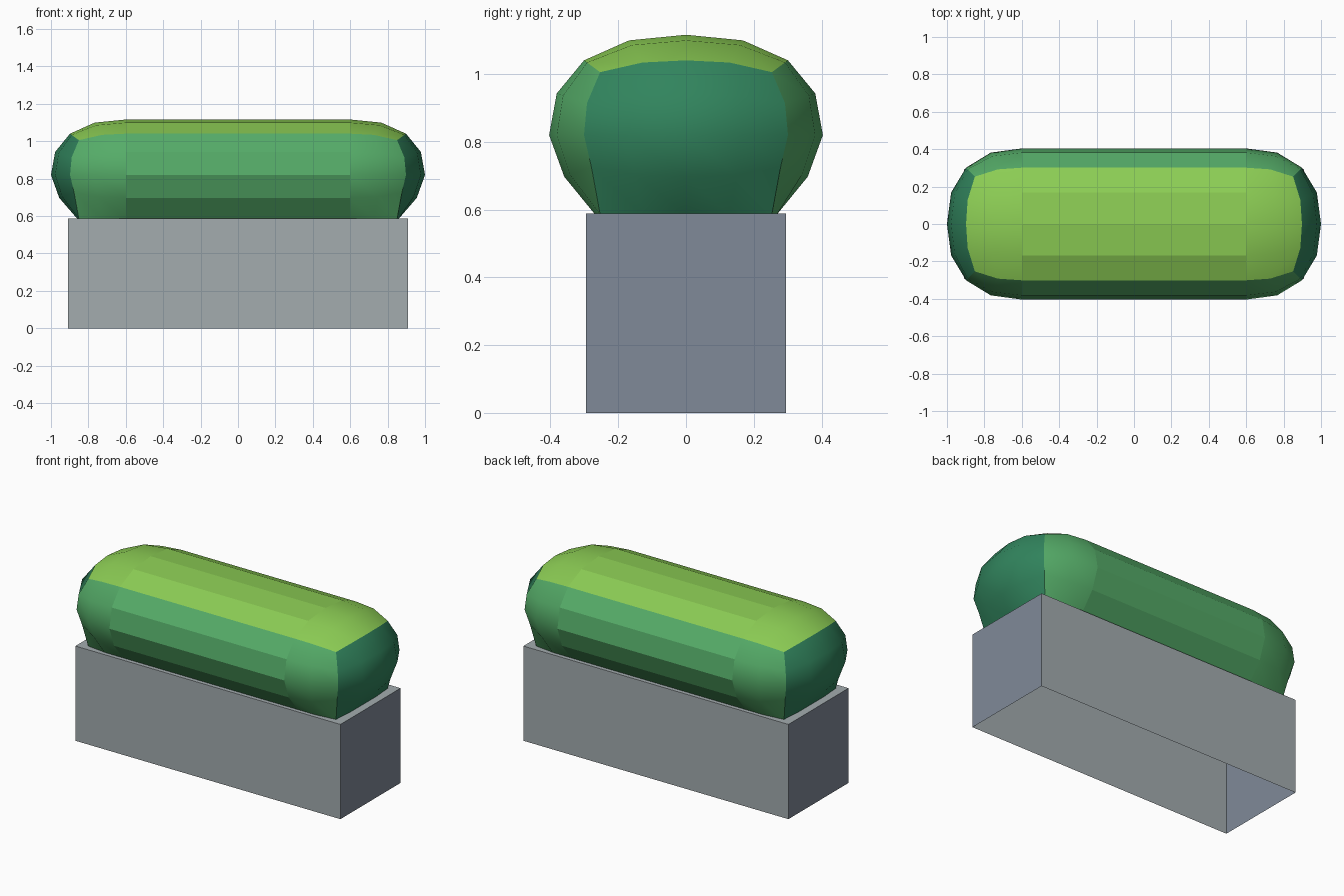
import bpy, bmesh

if "Cube" in bpy.data.objects:
    bpy.data.objects.remove(bpy.data.objects["Cube"])


def material(name, rgb):
    """Flat colour given as 0-255 sRGB, stored as linear."""
    lin = [((c / 255 + 0.055) / 1.055) ** 2.4 for c in rgb]
    m = bpy.data.materials.new(name)
    m.diffuse_color = (*lin, 1)
    m.use_nodes = True
    m.node_tree.nodes["Principled BSDF"].inputs["Base Color"].default_value = m.diffuse_color
    return m


def finish(name, bm, mats):
    me = bpy.data.meshes.new(name)
    bm.to_mesh(me)
    bm.free()
    for m in mats:
        me.materials.append(m)
    ob = bpy.data.objects.new(name, me)
    bpy.context.collection.objects.link(ob)
    return ob


lime = material("lime_leaf", (140, 205, 84))
green = material("mid_green_leaf", (85, 172, 104))
dark = material("dark_green_leaf", (49, 132, 93))
stone = material("light_grey_stone", (163, 172, 175))
slate = material("blue_grey_stone", (128, 138, 152))

# Planter box: open underneath, ends in a bluer grey
bm = bmesh.new()
bmesh.ops.create_cube(bm, size=1)
for v in bm.verts:
    v.co = (v.co.x * 1.82, v.co.y * 0.59, (v.co.z + 0.5) * 0.588)
bm.normal_update()
bmesh.ops.delete(bm, geom=[f for f in bm.faces if f.normal.z < -0.5], context='FACES_ONLY')
for f in bm.faces:
    f.material_index = 1 if abs(f.normal.x) > 0.5 else 0
finish("planter_box", bm, [stone, slate])

# Hedge: rounded cube, stretched along x between two rings, flat underneath
bm = bmesh.new()
bmesh.ops.create_cube(bm, size=2)
bmesh.ops.subdivide_edges(bm, edges=bm.edges[:], cuts=3, use_grid_fill=True)
bmesh.ops.bisect_plane(bm, geom=bm.verts[:] + bm.edges[:] + bm.faces[:],
                       plane_co=(0.1, 0, 0), plane_no=(1, 0, 0))
bm.normal_update()
for f in bm.faces:
    n = f.normal
    f.material_index = 0 if abs(n.z) > 0.5 else 1 if abs(n.y) > 0.5 else 2
    f.smooth = any(abs(v.co.x) > 0.2 for v in f.verts)
K = 2.355
for v in bm.verts:
    side = 1 if v.co.x > 0.05 else -1
    bottom = v.co.z < -0.99
    p = [0 if abs(c) < 0.2 else 0.44 * (1 if c > 0 else -1) if abs(c) < 0.9 else c for c in v.co]
    r = sum(abs(c) ** K for c in p) ** (1 / K)
    x, y, z = (c / r for c in p)
    taper = 1 + 0.14 * min(z, 0)
    if bottom:
        x = max(-0.65, min(0.65, x))
        y = max(-0.665, min(0.665, y))
        taper = 1
    v.co = (side * 0.6 + x * 0.4 * taper, y * 0.404 * taper,
            0.586 if bottom else 0.82 + 0.296 * z)
# Crisp edges where the colours meet and where the straight middle begins
for e in bm.edges:
    if len(e.link_faces) == 2:
        a, b = e.link_faces
        e.smooth = a.material_index == b.material_index and a.smooth == b.smooth
finish("hedge", bm, [lime, green, dark])
